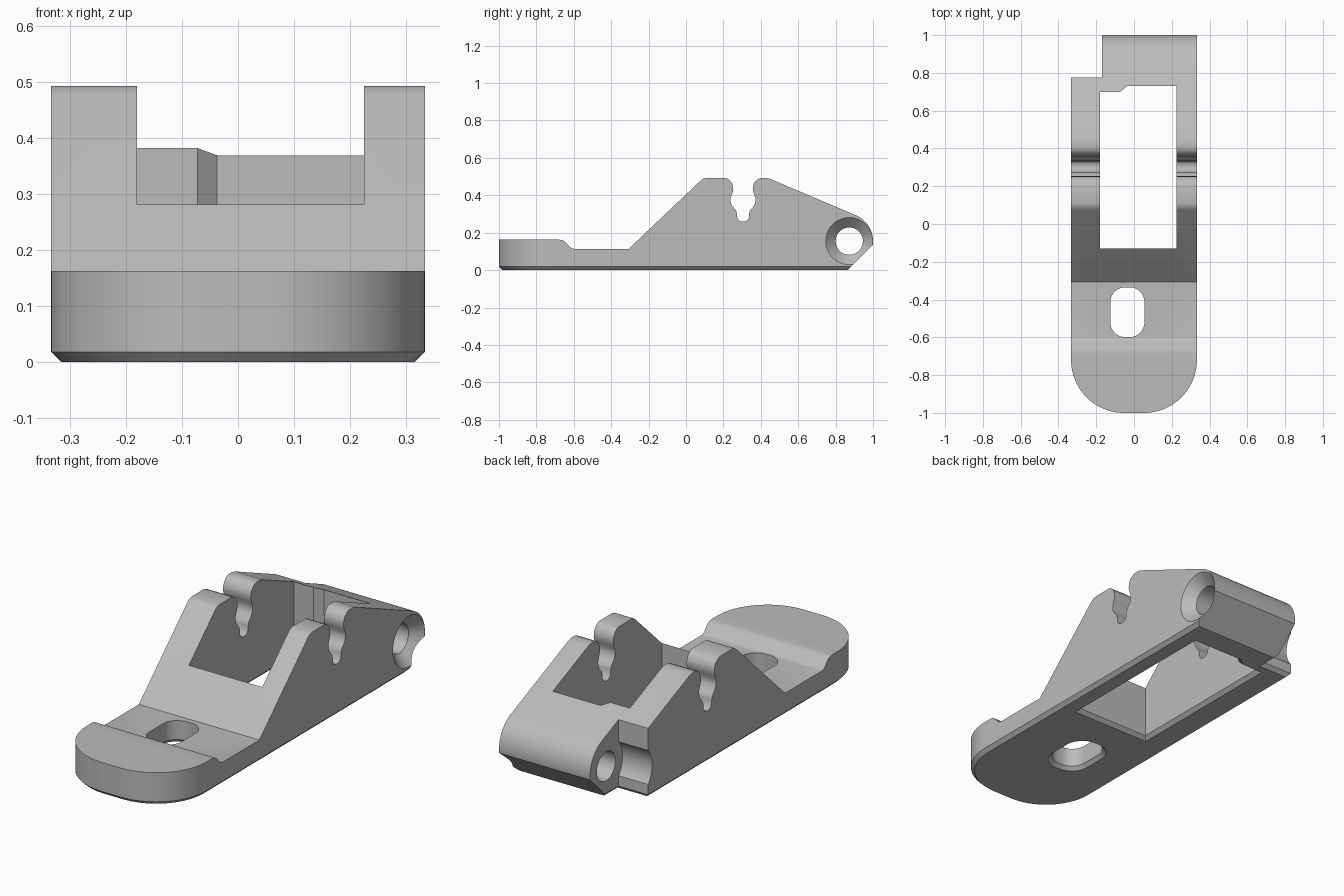
import bpy, bmesh, math
from mathutils import Vector

if "Cube" in bpy.data.objects:
    bpy.data.objects.remove(bpy.data.objects["Cube"], do_unlink=True)

grey = bpy.data.materials.new("plain grey")
grey.use_nodes = True
COLOUR = (0.5, 0.5, 0.5, 1)
grey.diffuse_color = COLOUR
grey.node_tree.nodes["Principled BSDF"].inputs["Base Color"].default_value = COLOUR


def arc(cx, cy, r, start, end, steps=12):
    """Points on an arc, angles in degrees."""
    angles = [math.radians(start + (end - start) * i / steps) for i in range(steps + 1)]
    return [(cx + r * math.cos(a), cy + r * math.sin(a)) for a in angles]


def offset(points, d):
    """Move a counter-clockwise outline inward by d."""
    result = []
    for i, p in enumerate(points):
        p = Vector(p)
        e1 = (p - Vector(points[i - 1])).normalized()
        e2 = (Vector(points[(i + 1) % len(points)]) - p).normalized()
        n1, n2 = Vector((-e1.y, e1.x)), Vector((-e2.y, e2.x))
        result.append(p + (n1 + n2) * d / (1 + n1.dot(n2)))
    return result


def loft(name, rings):
    """Closed solid through matching rings of 3D points."""
    bm = bmesh.new()
    loops = [[bm.verts.new(p) for p in ring] for ring in rings]
    n = len(loops[0])
    for a, b in zip(loops, loops[1:]):
        for i in range(n):
            j = (i + 1) % n
            bm.faces.new((a[i], a[j], b[j], b[i]))
    bm.faces.new(loops[0][::-1])
    bm.faces.new(loops[-1])
    bmesh.ops.recalc_face_normals(bm, faces=bm.faces)
    mesh = bpy.data.meshes.new(name)
    bm.to_mesh(mesh)
    bm.free()
    obj = bpy.data.objects.new(name, mesh)
    bpy.context.collection.objects.link(obj)
    mesh.materials.append(grey)
    return obj


def side_extrude(name, points, x0, x1):
    return loft(name, [[(x, y, z) for y, z in points] for x in (x0, x1)])


CHAMFER = 0.018


def plan_solid(name, points, inset, bottom):
    """Upright prism whose outline tapers by inset at the lower edge."""
    levels = [(0, inset), (CHAMFER, 0), (0.7, 0)]
    if bottom < 0:
        levels.insert(0, (bottom, inset))
    return loft(name, [[(p[0], p[1], z) for p in offset(points, d)] for z, d in levels])


def lathe_x(name, stations, y, z):
    """Round solid along x from (x, radius) stations."""
    return loft(name, [[(x, *p) for p in arc(y, z, r, 0, 352.5, 47)] for x, r in stations])


def combine(target, tool, operation):
    mod = target.modifiers.new("cut", 'BOOLEAN')
    mod.operation, mod.object, mod.solver = operation, tool, 'EXACT'
    bpy.context.view_layer.objects.active = target
    bpy.ops.object.modifier_apply(modifier=mod.name)
    bpy.data.objects.remove(tool, do_unlink=True)


# Side profile: tongue, ramp, two rounded peaks with a keyed slot, rear barrel
half_slot = [(.095, .493), (.078, .486), (.062, .47), (.054, .45), (.052, .43),
             (.058, .408), (.066, .388), (.067, .37), (.062, .35), (.05, .333),
             (.037, .318), (.032, .3), (.031, .28), (.022, .266), (.01, .26)]
slot = [(.305 - w, z) for w, z in half_slot] + [(.305 + w, z) for w, z in reversed(half_slot)]
profile = [(-1, 0), (-1, .163), (-.68, .163), (-.66, .16), (-.645, .151), (-.625, .128),
           (-.612, .117), (-.595, .113), (-.307, .113), (.075, .476), (.09, .488), (.11, .493)]
profile += slot + [(.43, .493), (.452, .487)]
profile += arc(.85, .155, .15, 67, -8) + [(.864, 0)]
bracket = side_extrude("hinged_bracket", profile, -.4, .4)

# Plan outline: rounded front, stepped back corner, chamfered underside
W, R = .333, .28
outline = arc(-W + R, -1 + R, R, 180, 270, 20) + arc(W - R, -1 + R, R, 270, 360, 20)
outline += [(W, 1.05), (-.17, 1.05), (-.17, .775), (-W, .775)]
combine(bracket, plan_solid("plan_outline", outline, CHAMFER, 0), 'INTERSECT')

# Central window with a stepped rear wall
window = [(-.18, -.13), (.225, -.13), (.225, .73), (-.037, .73), (-.072, .7), (-.18, .7)]
combine(bracket, plan_solid("window_cutter", window, -CHAMFER, -.1), 'DIFFERENCE')

# Rounded mounting slot in the tongue
cx, cy, hx, hy, r = -.035, -.467, .09, .132, .078
mount = []
for sx, sy, a in ((1, -1, -90), (1, 1, 0), (-1, 1, 90), (-1, -1, 180)):
    mount += arc(cx + sx * (hx - r), cy + sy * (hy - r), r, a, a + 90)
combine(bracket, plan_solid("slot_cutter", mount, -CHAMFER, -.1), 'DIFFERENCE')

# Countersunk pivot hole and the round clearance in the stepped corner
PY, PZ = .873, .155
pivot = [(-.5, .073), (W - .053, .073), (W, .126), (W + .02, .146)]
combine(bracket, lathe_x("pivot_cutter", pivot, PY, PZ), 'DIFFERENCE')
combine(bracket, lathe_x("clearance_cutter", [(-.5, .13), (-.17, .13)], PY, PZ), 'DIFFERENCE')

# Smooth curves, sharp edges
bpy.ops.object.select_all(action='DESELECT')
bracket.select_set(True)
bpy.context.view_layer.objects.active = bracket
bpy.ops.object.shade_smooth_by_angle(angle=math.radians(30))
